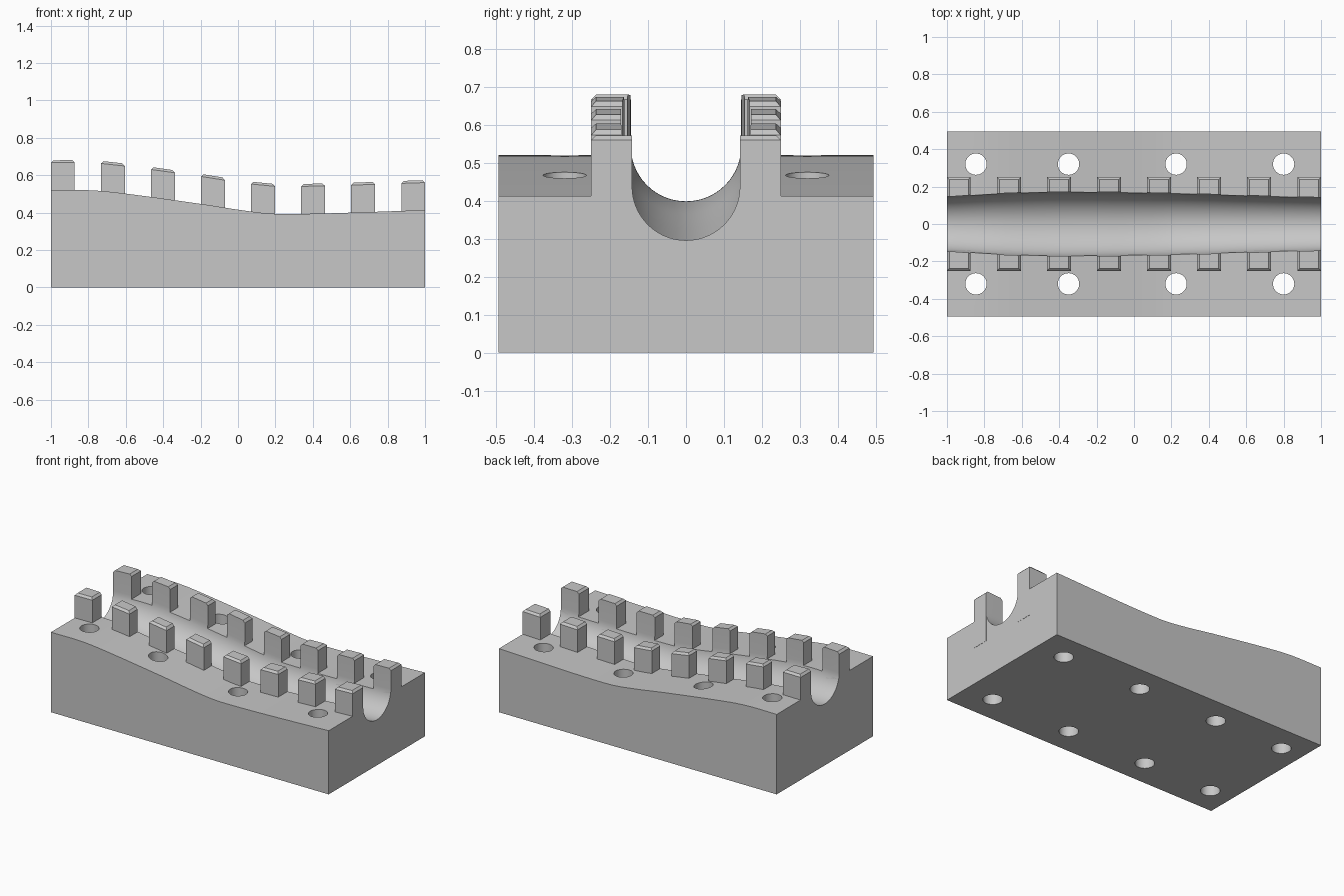
import bpy, bmesh, math
from math import pi, sin, cos

cube = bpy.data.objects.get("Cube")
if cube:
    bpy.data.objects.remove(cube, do_unlink=True)

grey = bpy.data.materials.new("matte grey")
grey.use_nodes = True
colour = (0.57, 0.57, 0.57, 1)
grey.diffuse_color = colour
grey.node_tree.nodes["Principled BSDF"].inputs["Base Color"].default_value = colour

# Top surface height and channel half-width along the length
TOP = [(-1, .52), (-.8, .52), (-.65, .508), (-.2, .447), (0, .416),
       (.15, .397), (.25, .393), (.5, .397), (1, .414)]
RADIUS = [(-1, .145), (-.75, .162), (-.4, .172), (.2, .165), (.6, .153), (1, .142)]


def curve(points, x):
    """Smooth curve through the points."""
    n = len(points)

    def slope(i):
        a, b = points[max(i - 1, 0)], points[min(i + 1, n - 1)]
        return (b[1] - a[1]) / (b[0] - a[0])
    x = min(max(x, points[0][0]), points[-1][0])
    i = next(k for k in range(n - 1) if x <= points[k + 1][0])
    (x0, y0), (x1, y1) = points[i], points[i + 1]
    h = x1 - x0
    t = (x - x0) / h
    return ((1 + 2 * t) * (1 - t) ** 2 * y0 + t * (1 - t) ** 2 * h * slope(i)
            + t * t * (3 - 2 * t) * y1 + t * t * (t - 1) * h * slope(i + 1))


def loft(bm, rings):
    """Closed solid through rings of equal size."""
    rings = [[bm.verts.new(p) for p in ring] for ring in rings]
    n = len(rings[0])
    for a, b in zip(rings, rings[1:]):
        for i in range(n):
            j = (i + 1) % n
            bm.faces.new((a[i], a[j], b[j], b[i]))
    bm.faces.new(rings[0])
    bm.faces.new(rings[-1])


def finish(bm, name, helper=False):
    bmesh.ops.recalc_face_normals(bm, faces=bm.faces)
    mesh = bpy.data.meshes.new(name)
    bm.to_mesh(mesh)
    bm.free()
    mesh.materials.append(grey)
    obj = bpy.data.objects.new(name, mesh)
    bpy.context.collection.objects.link(obj)
    obj.hide_render = helper
    return obj


def cut(obj, cutters):
    bpy.ops.object.select_all(action='DESELECT')
    obj.select_set(True)
    bpy.context.view_layer.objects.active = obj
    for cutter in cutters:
        mod = obj.modifiers.new("cut", 'BOOLEAN')
        mod.operation = 'DIFFERENCE'
        mod.solver = 'EXACT'
        mod.object = cutter
        bpy.ops.object.modifier_apply(modifier=mod.name)
    bpy.ops.object.shade_smooth_by_angle(angle=math.radians(25))


# Base block: curved side profile pulled across the width
bm = bmesh.new()
END, HALF = .999, .495
xs = [-END + 2 * END * i / 48 for i in range(49)]
profile = [(x, curve(TOP, x)) for x in xs] + [(END, 0), (-END, 0)]
loft(bm, [[(x, y, z) for x, z in profile] for y in (-HALF, HALF)])
base = finish(bm, "base_block")

# Rows of chamfered teeth whose tops follow the surface
bm = bmesh.new()
WIDE, OUT, INNER, BEVEL = .127, .25, .14, .013
for i in range(8):
    x0 = -1 + i * (2 - WIDE) / 7
    x1 = x0 + WIDE
    for side in (-1, 1):
        def ring(lift, inset):
            corners = [(x0 + inset, INNER), (x1 - inset, INNER),
                       (x1 - inset, OUT - inset), (x0 + inset, OUT - inset)]
            return [(x, side * y, curve(TOP, x) + lift) for x, y in corners]
        loft(bm, [ring(-.175, 0), ring(.16 - BEVEL, 0), ring(.16, BEVEL)])
teeth = finish(bm, "teeth")

# U-shaped channel cutter of varying width
bm = bmesh.new()
rings = []
for i in range(50):
    x = -1.02 + 2.04 * i / 49
    r, zc = curve(RADIUS, x), curve(TOP, x) + .025
    arc = [(x, -r * cos(pi * k / 28), zc - r * sin(pi * k / 28)) for k in range(29)]
    rings.append([(x, -r, .9)] + arc + [(x, r, .9)])
loft(bm, rings)
channel = finish(bm, "channel_cutter", True)

# Vertical bolt hole cutters
bm = bmesh.new()
for x in (-.845, -.35, .225, .8):
    for y in (-.32, .32):
        loft(bm, [[(x + .057 * cos(pi * k / 20), y + .057 * sin(pi * k / 20), z)
                   for k in range(40)] for z in (-.1, .8)])
holes = finish(bm, "hole_cutter", True)

cut(base, [channel, holes])
cut(teeth, [channel])
for helper in (channel, holes):
    bpy.data.objects.remove(helper, do_unlink=True)
